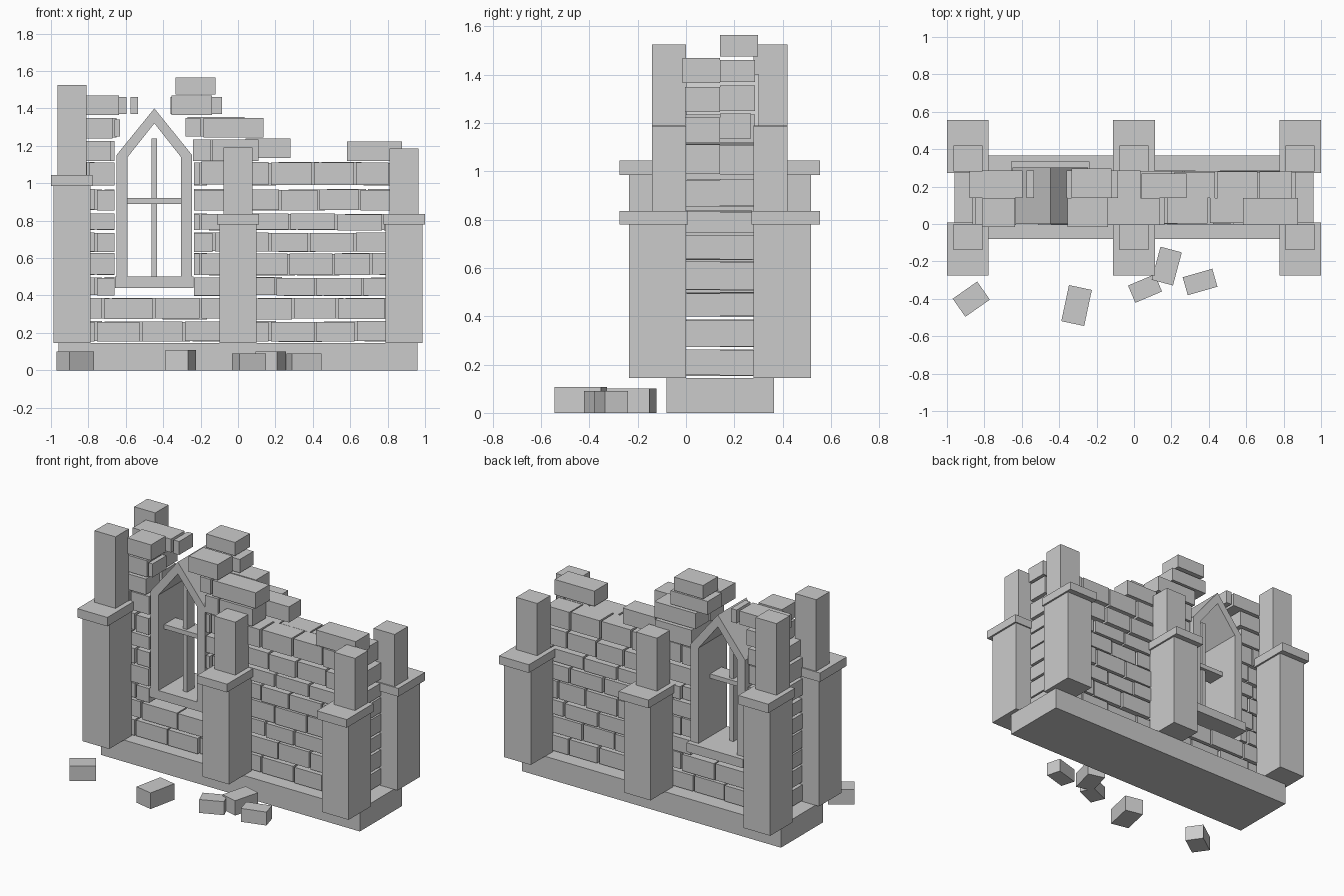
import bpy, bmesh, math, random
from mathutils import Matrix

random.seed(4)


def boxes(name, items):
    """One mesh object from boxes (x0, x1, y0, y1, z0, z1)."""
    bm = bmesh.new()
    for x0, x1, y0, y1, z0, z1 in items:
        m = Matrix.Translation(((x0 + x1) / 2, (y0 + y1) / 2, (z0 + z1) / 2))
        m = m @ Matrix.Diagonal((x1 - x0, y1 - y0, z1 - z0, 1))
        bmesh.ops.create_cube(bm, size=1, matrix=m)
    me = bpy.data.meshes.new(name)
    bm.to_mesh(me)
    bm.free()
    ob = bpy.data.objects.new(name, me)
    bpy.context.collection.objects.link(ob)
    return ob


# Plinth under the whole wall
boxes("plinth", [(-0.96, 0.96, -0.08, 0.365, 0, 0.145)])

# Buttresses: shaft, cap and upper pier, on the front and back of the wall
for label, cx, shoulder, cap_top, top in (("left", -0.888, 0.985, 1.045, 1.525),
                                          ("middle", 0, 0.78, 0.835, 1.19),
                                          ("right", 0.888, 0.78, 0.835, 1.185)):
    for side, c, s in (("front", 0, -1), ("back", 0.28, 1)):
        parts = []
        for half, inner, outer, z0, z1 in ((0.099, 0, 0.237, 0.145, shoulder),
                                           (0.111, -0.008, 0.275, shoulder, cap_top),
                                           (0.078, 0, 0.14, cap_top, top)):
            y0, y1 = sorted((c + s * inner, c + s * outer))
            parts.append((cx - half, cx + half, y0, y1, z0, z1))
        boxes(f"{label}_{side}_buttress", parts)

# Brick courses: heights, then joint positions for the front and back layers
heights = [(0.155, 0.26), (0.275, 0.385), (0.4, 0.495), (0.51, 0.625),
           (0.635, 0.735), (0.75, 0.835), (0.857, 0.967), (0.99, 1.112)]
front = [(-0.76, -0.52, -0.29, -0.06, 0.17, 0.415, 0.63),
         (-0.72, -0.45, -0.2, 0.06, 0.295, 0.53, 0.79),
         (-0.76, -0.03, 0.2, 0.415, 0.665),
         (-0.8, -0.2, 0.03, 0.27, 0.51, 0.71),
         (-0.76, -0.13, 0.17, 0.38, 0.625),
         (-0.8, -0.2, 0.05, 0.275, 0.525, 0.775),
         (-0.76, -0.01, 0.225, 0.43, 0.65),
         (-0.8, -0.2, -0.04, 0.17, 0.4, 0.625, 0.81)]
window = (-0.655, -0.24)
GAP = 0.006


def layer(name, y0, y1, shift):
    items = []
    for k, joints in enumerate(front):
        cuts = [-0.87] + [j + shift for j in joints] + [0.87]
        for a, b in zip(cuts, cuts[1:]):
            # Split bricks that run into the window opening
            spans = [(a, b)] if k < 2 else [(a, min(b, window[0])), (max(a, window[1]), b)]
            for p, q in spans:
                if q - p > 0.025:
                    d = random.uniform(-0.006, 0.006)
                    e = random.uniform(-0.003, 0.003)
                    ya, yb = (y0 + d, y1) if y0 < 0.1 else (y0, y1 + d)
                    items.append((p + GAP, q - GAP, ya, yb, heights[k][0] + e, heights[k][1] + e))
    boxes(name, items)


layer("front_bricks", 0, 0.14, 0)
layer("back_bricks", 0.14, 0.28, 0.04)

# Broken top courses
F, B = (-0.005, 0.14), (0.14, 0.285)
ruin = [(-0.85, -0.68, F, 1.12, 1.225), (-0.87, -0.66, B, 1.12, 1.225),
        (-0.24, -0.145, F, 1.12, 1.235), (-0.135, 0.11, F, 1.12, 1.235),
        (-0.24, 0.03, B, 1.12, 1.235), (0.04, 0.28, (0.14, 0.27), 1.135, 1.24),
        (0.582, 0.877, F, 1.12, 1.222),
        (-0.81, -0.67, F, 1.24, 1.35), (-0.66, -0.63, F, 1.25, 1.34),
        (-0.87, -0.65, B, 1.245, 1.35), (-0.28, -0.2, F, 1.25, 1.35),
        (-0.185, 0.135, F, 1.245, 1.35), (-0.27, 0.035, B, 1.25, 1.355),
        (-0.81, -0.635, (-0.015, 0.14), 1.365, 1.47), (-0.88, -0.595, B, 1.37, 1.46),
        (-0.575, -0.535, B, 1.37, 1.46),
        (-0.355, -0.14, (-0.015, 0.14), 1.365, 1.47), (-0.36, -0.085, B, 1.37, 1.46),
        (-0.335, -0.12, (0.14, 0.298), 1.475, 1.565)]
boxes("broken_top_bricks", [(a, b, *y, z0, z1) for a, b, y, z0, z1 in ruin])

# Pointed window frame: outline and opening extruded through the wall
outer = [(-0.65, 0.5), (-0.65, 1.15), (-0.447, 1.4), (-0.245, 1.15), (-0.245, 0.5)]
inner = [(-0.59, 0.5), (-0.59, 1.14), (-0.447, 1.32), (-0.305, 1.14), (-0.305, 0.5)]
bm = bmesh.new()
vo = [bm.verts.new((x, 0, z)) for x, z in outer]
vi = [bm.verts.new((x, 0, z)) for x, z in inner]
faces = [bm.faces.new((vo[i], vi[i], vi[i + 1], vo[i + 1])) for i in range(4)]
ext = bmesh.ops.extrude_face_region(bm, geom=faces, use_keep_orig=True)
bmesh.ops.translate(bm, vec=(0, 0.302, 0),
                    verts=[g for g in ext["geom"] if isinstance(g, bmesh.types.BMVert)])
bmesh.ops.recalc_face_normals(bm, faces=bm.faces)
mesh = bpy.data.meshes.new("window_arch")
bm.to_mesh(mesh)
bm.free()
bpy.context.collection.objects.link(bpy.data.objects.new("window_arch", mesh))

# Sill and window bars
boxes("window_sill", [(-0.658, -0.237, 0, 0.335, 0.44, 0.5)])
boxes("window_mullion", [(-0.463, -0.433, 0.08, 0.16, 0.5, 1.24)])
boxes("window_transom", [(-0.592, -0.303, 0.06, 0.18, 0.89, 0.92)])

# Fallen bricks on the ground: centre, size, turn
for i, (x, y, w, d, h, turn) in enumerate(((-0.87, -0.402, 0.16, 0.118, 0.1, 35),
                                           (-0.307, -0.436, 0.125, 0.197, 0.108, -12),
                                           (0.059, -0.345, 0.155, 0.1, 0.09, 23),
                                           (0.175, -0.225, 0.118, 0.183, 0.1, -15),
                                           (0.353, -0.31, 0.165, 0.1, 0.09, 16))):
    ob = boxes(f"fallen_brick_{i + 1}", [(-w / 2, w / 2, -d / 2, d / 2, 0, h)])
    ob.location = (x, y, 0)
    ob.rotation_euler.z = math.radians(turn)
